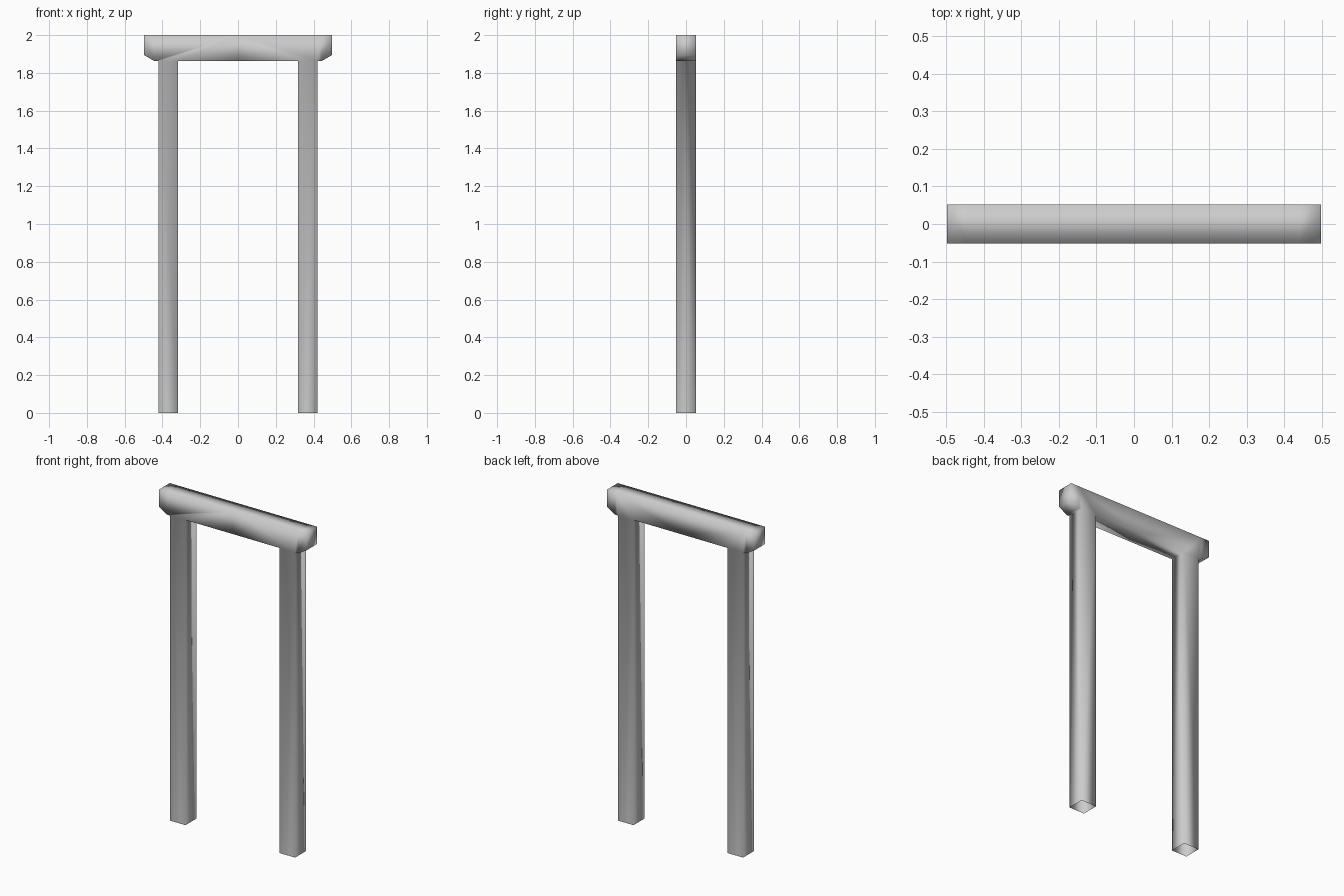
import bpy
import bmesh

if "Cube" in bpy.data.objects:
    bpy.data.objects.remove(bpy.data.objects["Cube"])

HALF_DEPTH = 0.052

# Right half of the frame seen from the front (x, z)
points = [
    (0.0, 1.862), (0.318, 1.862), (0.422, 1.862), (0.442, 1.862),
    (0.497, 1.894), (0.497, 2.0), (0.442, 2.0), (0.0, 2.0),
    (0.318, 0.0), (0.422, 0.0),
]
cells = [
    (0, 1, 2, 3, 6, 7),   # lintel
    (3, 4, 5, 6),         # chamfered lintel end
    (8, 9, 2, 1),         # post
]

bm = bmesh.new()
front = [bm.verts.new((x, -HALF_DEPTH, z)) for x, z in points]
back = [bm.verts.new((x, HALF_DEPTH, z)) for x, z in points]

edges = set()
for cell in cells:
    bm.faces.new([front[i] for i in cell])
    bm.faces.new([back[i] for i in reversed(cell)])
    edges |= set(zip(cell, cell[1:] + cell[:1]))

# Side walls along the outline; post feet and the mirror seam stay open
for a, b in edges:
    inner = (b, a) in edges
    foot = points[a][1] == 0 and points[b][1] == 0
    seam = points[a][0] == 0 and points[b][0] == 0
    if not (inner or foot or seam):
        bm.faces.new((front[b], front[a], back[a], back[b]))

for face in bm.faces:
    face.smooth = True

mesh = bpy.data.meshes.new("gate_frame")
bm.to_mesh(mesh)
bm.free()
gate = bpy.data.objects.new("gate_frame", mesh)
bpy.context.collection.objects.link(gate)

# Left half
mirror = gate.modifiers.new("mirror", 'MIRROR')
mirror.use_axis[0] = True
mirror.use_clip = True
